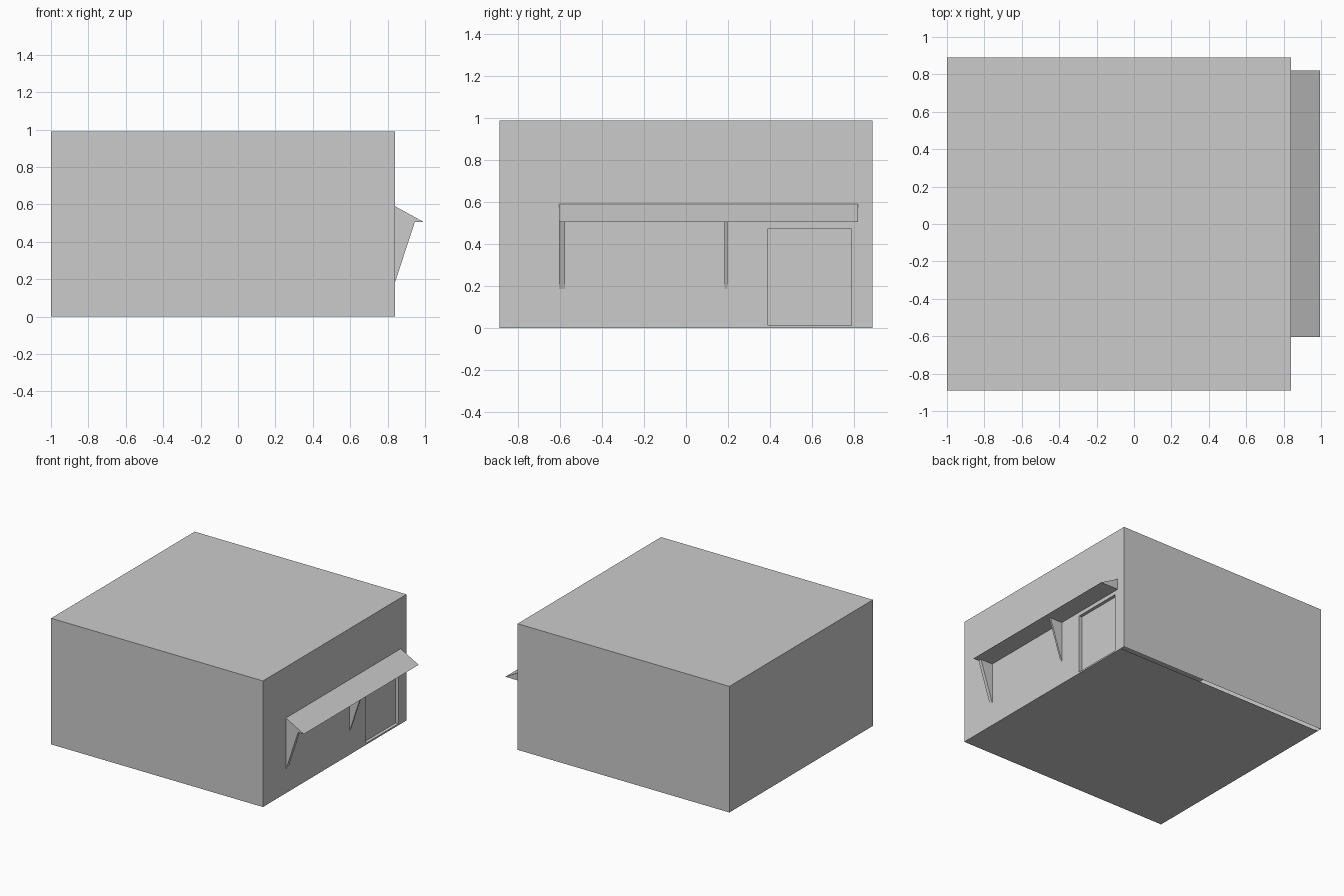
import bpy

if "Cube" in bpy.data.objects:
    bpy.data.objects.remove(bpy.data.objects["Cube"])

X0, X1, Y, H = -1.0, 0.84, 0.89, 0.99


def mesh_object(name, verts, faces):
    mesh = bpy.data.meshes.new(name)
    mesh.from_pydata(verts, [], faces)
    mesh.update()
    obj = bpy.data.objects.new(name, mesh)
    bpy.context.collection.objects.link(obj)
    return obj


def prism(name, profile, y0, y1):
    """Extrude an xz profile (counter-clockwise seen from the front) along y."""
    n = len(profile)
    verts = [(x, y, z) for y in (y0, y1) for x, z in profile]
    faces = [tuple(range(n)), tuple(reversed(range(n, 2 * n)))]
    faces += [(i, i + n, (i + 1) % n + n, (i + 1) % n) for i in range(n)]
    return mesh_object(name, verts, faces)


# Hollow building shell: left, front, back walls and roof
corners = [(x, y, z) for z in (0, H) for x, y in
           ((X0, -Y), (X1, -Y), (X1, Y), (X0, Y))]
mesh_object("building_shell", corners,
            [(0, 1, 5, 4), (2, 3, 7, 6), (3, 0, 4, 7), (4, 5, 6, 7)])

# Floor panel, stopping just short of the back wall
FY = 0.855
mesh_object("floor", [(X0, -Y, 0), (X0, FY, 0), (X1, FY, 0), (X1, -Y, 0)],
            [(0, 1, 2, 3)])

# Right wall with a shallow recessed doorway
outer = [(-Y, 0), (Y, 0), (Y, H), (-Y, H)]
door = [(0.39, 0.012), (0.79, 0.012), (0.79, 0.475), (0.39, 0.475)]
DEPTH = 0.025
verts = [(X1, y, z) for y, z in outer + door] + [(X1 - DEPTH, y, z) for y, z in door]
faces = [(8, 9, 10, 11)]
for i in range(4):
    j = (i + 1) % 4
    faces += [(i, j, j + 4, i + 4), (i + 4, j + 4, j + 8, i + 8)]
mesh_object("door_wall", verts, faces)

# Sloped awning with a flat underside
prism("awning", [(X1, 0.505), (0.995, 0.505), (X1, 0.59)], -0.605, 0.82)

# Tapered triangular brackets under the awning
for name, y0, y1 in (("end_bracket", -0.605, -0.578), ("middle_bracket", 0.184, 0.197)):
    prism(name, [(X1, 0.185), (0.945, 0.505), (X1, 0.505)], y0, y1)
